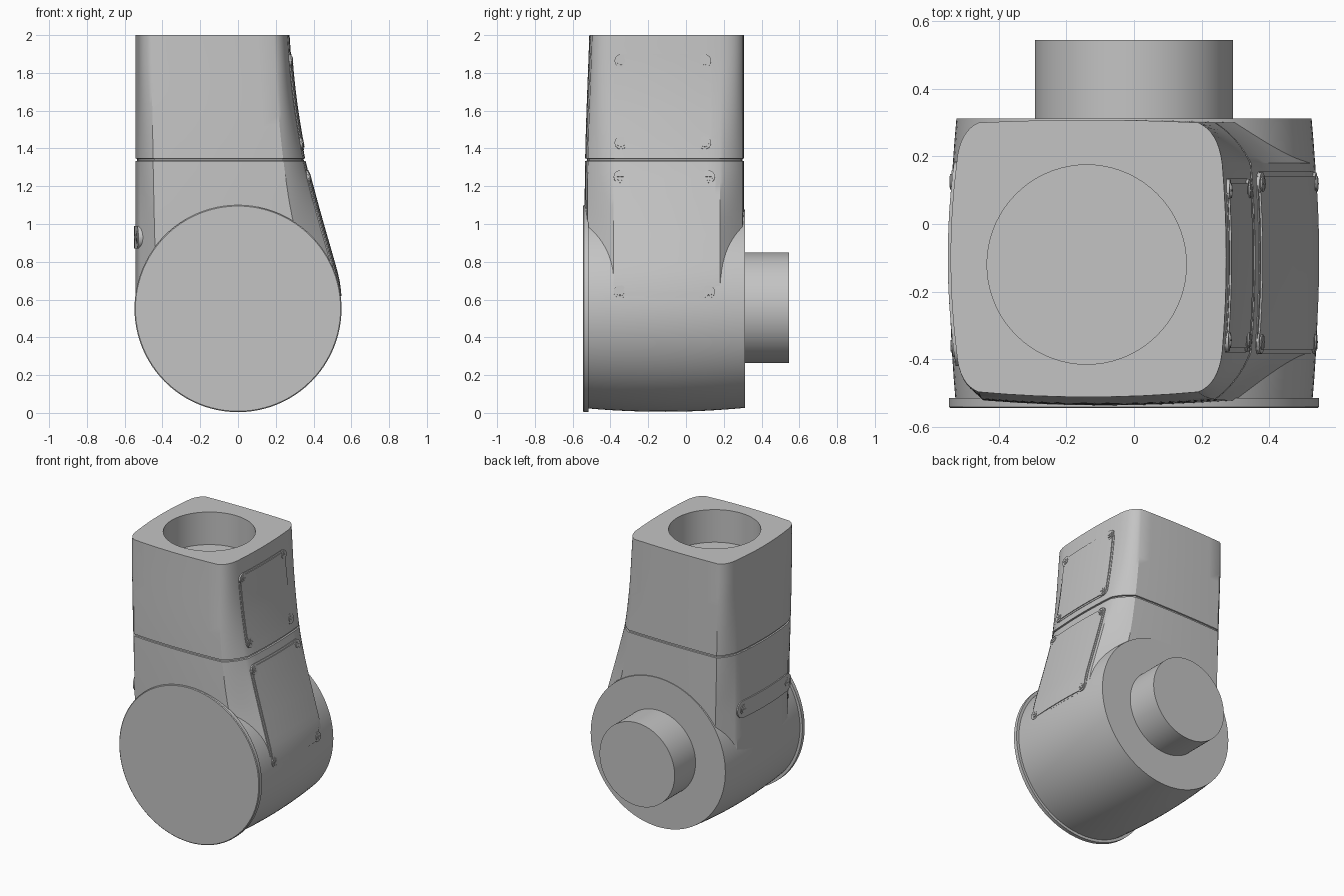
import bpy, bmesh, math
from mathutils import Vector, Matrix

cube = bpy.data.objects.get("Cube")
if cube:
    bpy.data.objects.remove(cube, do_unlink=True)

# One grey paint for the whole casting
grey = bpy.data.materials.new("light grey")
grey.use_nodes = True
COLOUR = (0.55, 0.55, 0.55, 1)
grey.diffuse_color = COLOUR
grey.node_tree.nodes["Principled BSDF"].inputs["Base Color"].default_value = COLOUR


def finish(bm, name, smooth=True):
    bmesh.ops.recalc_face_normals(bm, faces=bm.faces)
    mesh = bpy.data.meshes.new(name)
    bm.to_mesh(mesh)
    bm.free()
    mesh.materials.append(grey)
    obj = bpy.data.objects.new(name, mesh)
    bpy.context.collection.objects.link(obj)
    bpy.ops.object.select_all(action='DESELECT')
    obj.select_set(True)
    bpy.context.view_layer.objects.active = obj
    if smooth:
        bpy.ops.object.shade_smooth_by_angle(angle=math.radians(28))
    return obj


def skin(rings, name, smooth=True):
    """Closed skin over a stack of equal rings, capped at both ends."""
    bm = bmesh.new()
    loops = [[bm.verts.new(p) for p in ring] for ring in rings]
    n = len(loops[0])
    for a, b in zip(loops, loops[1:]):
        for i in range(n):
            bm.faces.new((a[i], a[(i + 1) % n], b[(i + 1) % n], b[i]))
    bm.faces.new(loops[0])
    bm.faces.new(loops[-1])
    return finish(bm, name, smooth)


def lathe(name, profile, cz, n=96):
    """Turn (y, radius) points around a line along y."""
    turns = [math.tau * i / n for i in range(n)]
    return skin([[(r * math.cos(t), y, cz + r * math.sin(t)) for t in turns]
                 for y, r in profile], name)


def curve(keys, z):
    """Smooth curve through (z, value) keys."""
    def slope(i):
        a, b = keys[max(i - 1, 0)], keys[min(i + 1, len(keys) - 1)]
        return (b[1] - a[1]) / (b[0] - a[0])
    i = 0
    while i < len(keys) - 2 and z > keys[i + 1][0]:
        i += 1
    (z0, v0), (z1, v1) = keys[i], keys[i + 1]
    h = z1 - z0
    t = min(max((z - z0) / h, 0), 1)
    return ((2 * t**3 - 3 * t**2 + 1) * v0 + (t**3 - 2 * t**2 + t) * h * slope(i)
            + (3 * t**2 - 2 * t**3) * v1 + (t**3 - t**2) * h * slope(i + 1))


# Outline curves of the arm
RIGHT = [(0.56, 0.545), (0.7, 0.53), (0.85, 0.49), (1.0, 0.447),
         (1.17, 0.4), (1.34, 0.357), (1.6, 0.312), (1.8, 0.288), (2, 0.273)]
RIGHT_EDGE = [(0.56, 0.42), (1.0, 0.295), (1.34, 0.24), (1.7, 0.205), (2, 0.19)]
LEFT_EDGE = [(0.56, -0.42), (0.9, -0.44), (2, -0.46)]
FRONT = [(0.56, -0.538), (1.34, -0.534), (2, -0.512)]
BACK_Y, SEAM_Z = 0.308, 1.34
SIDE_MID, SIDE_HALF = -0.1, 0.28


def side_x(side, y, z):
    """Slightly bulged side wall of the arm."""
    t = ((y - SIDE_MID) / SIDE_HALF) ** 2
    return curve(RIGHT, z) - 0.012 * t if side > 0 else -0.543 + 0.018 * t


def section(z):
    left, right, front = curve(LEFT_EDGE, z), curve(RIGHT_EDGE, z), curve(FRONT, z)
    steps = [i / 8 for i in range(9)]
    round_amount = min(max((z - 0.9) * 0.55, 0.05), 0.5)

    def wall(y, bulge):
        return [Vector((left + (right - left) * t, y + bulge * (2 * t - 1) ** 2, z))
                for t in steps]

    def flank(side):
        ys = [SIDE_MID + SIDE_HALF * (2 * t - 1) for t in steps]
        return [Vector((side_x(side, y, z), y, z)) for y in ys]

    def corner(a, b, tip):
        c = ((a + b) / 2).lerp(Vector((*tip, z)), round_amount)
        return [a * (1 - t)**2 + c * 2 * t * (1 - t) + b * t * t for t in steps[1:-1]]

    f, r = wall(front, 0.015), flank(1)
    b, l = wall(BACK_Y, -0.008)[::-1], flank(-1)[::-1]
    xr, xl = side_x(1, SIDE_MID, z), side_x(-1, SIDE_MID, z)
    pts = (f + corner(f[-1], r[0], (xr, front)) + r + corner(r[-1], b[0], (xr, BACK_Y))
           + b + corner(b[-1], l[0], (xl, BACK_Y)) + l + corner(l[-1], f[0], (xl, front)))
    # Narrow seam groove around the arm
    if abs(z - SEAM_Z) < 0.0055:
        mid = Vector((-0.1, -0.1, z))
        pts = [mid + (p - mid) * 0.98 for p in pts]
    return pts


# Arm with a round socket in its top
levels = [0.56 + 0.06 * i for i in range(25)]
levels += [SEAM_Z + d for d in (-0.007, -0.005, 0.005, 0.007)]
arm = skin([section(z) for z in sorted(levels)], "arm")
bm = bmesh.new()
bmesh.ops.create_cone(bm, cap_ends=True, segments=72, radius1=0.295, radius2=0.295, depth=0.46,
                      matrix=Matrix.Translation((-0.14, -0.12, 2)))
cutter = finish(bm, "socket_cutter", False)
cutter.hide_render = True
bpy.ops.object.select_all(action='DESELECT')
arm.select_set(True)
bpy.context.view_layer.objects.active = arm
cut = arm.modifiers.new("socket", 'BOOLEAN')
cut.operation, cut.solver, cut.object = 'DIFFERENCE', 'EXACT', cutter
bpy.ops.object.modifier_apply(modifier=cut.name)
bpy.data.objects.remove(cutter, do_unlink=True)
bpy.ops.object.shade_smooth_by_angle(angle=math.radians(28))

# Barrel-shaped joint housing, front cover and rear shaft
AXIS_Z = 0.552
barrel = [(-0.53 + 0.842 * i / 12) for i in range(13)]
lathe("joint_housing", [(y, 0.546 - 0.11 * (y + 0.12) ** 2) for y in barrel], AXIS_Z)
lathe("front_cover", [(-0.515, 0.548), (-0.541, 0.548), (-0.545, 0.543)], AXIS_Z)
lathe("rear_shaft", [(0.28, 0.293), (0.545, 0.293)], 0.556)


def bent_plate(name, side, y0, y1, z0, z1, radius, lift):
    """Round-cornered plate that follows the side wall."""
    arc = [math.pi / 2 * i / 6 for i in range(7)]
    ends = [(radius * (1 - math.cos(a)), radius * (1 - math.sin(a))) for a in arc]
    rows = [(z0 + dz, inset) for dz, inset in ends]
    rows += [(z0 + radius + (z1 - z0 - 2 * radius) * i / 12, 0) for i in range(1, 12)]
    rows += [(z1 - dz, inset) for dz, inset in ends[::-1]]
    bm = bmesh.new()
    grid = []
    for z, inset in rows:
        ys = [y0 + inset + (y1 - y0 - 2 * inset) * i / 10 for i in range(11)]
        grid.append([bm.verts.new((side_x(side, y, z) + side * lift, y, z)) for y in ys])
    for a, b in zip(grid, grid[1:]):
        for i in range(10):
            bm.faces.new((a[i], a[i + 1], b[i + 1], b[i]))
    back = bmesh.ops.extrude_face_region(bm, geom=bm.faces[:])["geom"]
    bmesh.ops.translate(bm, vec=(-side * 0.035, 0, 0),
                        verts=[v for v in back if isinstance(v, bmesh.types.BMVert)])
    return finish(bm, name)


def screw(name, side, y, z, lift, size):
    """Washer and cross-slotted head standing on the side wall."""
    e = 0.01
    slope = (side_x(side, y, z + e) - side_x(side, y, z - e)) / (2 * e)
    normal = Vector((1, 0, -slope)) * side
    base = Vector((side_x(side, y, z), y, z))
    frame = Matrix.Translation(base) @ normal.to_track_quat('Z', 'Y').to_matrix().to_4x4()
    bm = bmesh.new()
    for r, top in ((size, lift + 0.002), (size * 0.66, lift + 0.006)):
        bmesh.ops.create_cone(bm, cap_ends=True, segments=24, radius1=r, radius2=r, depth=0.03,
                              matrix=frame @ Matrix.Translation((0, 0, top - 0.015)))
    for scale in ((size, 0.005, 0.004), (0.005, size, 0.004)):
        bmesh.ops.create_cube(bm, size=1, matrix=frame @ Matrix.Translation((0, 0, lift + 0.006))
                              @ Matrix.Diagonal((*scale, 1)))
    return finish(bm, name)


# Two screwed access covers on the left side, each on a thin rim
for label, y0, y1, z0, z1 in (("upper", -0.38, 0.135, 1.393, 1.9),
                              ("lower", -0.385, 0.155, 0.605, 1.285)):
    bent_plate(label + "_cover_rim", 1, y0, y1, z0, z1, 0.04, 0.003)
    g = 0.013
    bent_plate(label + "_cover", 1, y0 + g, y1 - g, z0 + g, z1 - g, 0.03, 0.008)
    g = 0.036
    for i, y in enumerate((y0 + g, y1 - g)):
        for j, z in enumerate((z0 + g, z1 - g)):
            screw(f"{label}_cover_screw_{i}{j}", 1, y, z, 0.007, 0.034)

# Round-ended strap on the right side
bent_plate("side_strap", -1, -0.42, 0.185, 0.87, 0.99, 0.059, 0.008)
for i, y in enumerate((-0.36, 0.125)):
    screw(f"side_strap_screw_{i}", -1, y, 0.93, 0.007, 0.034)
